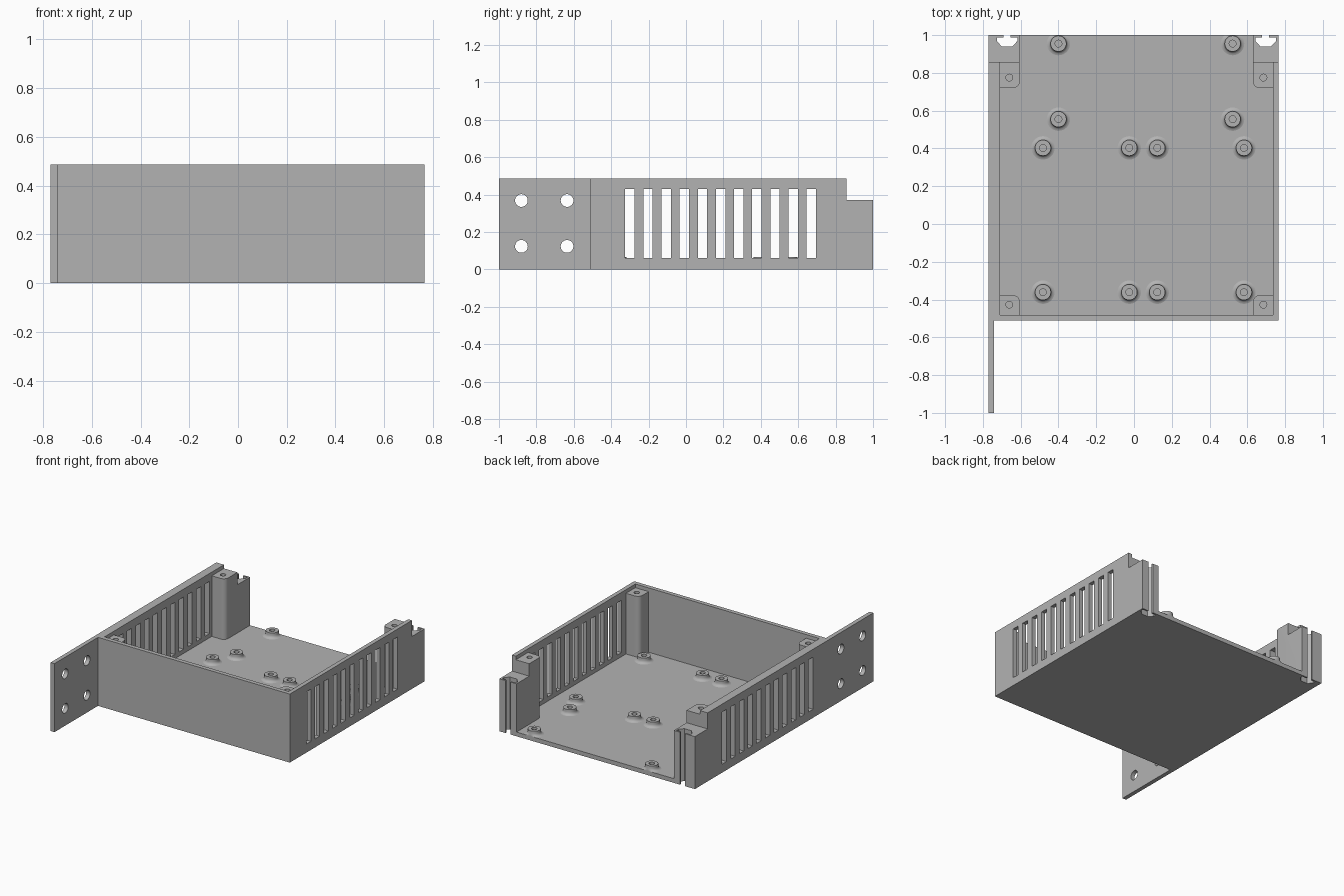
import bpy, bmesh, math
from mathutils import Matrix, Vector

cube = bpy.data.objects.get("Cube")
if cube:
    bpy.data.objects.remove(cube, do_unlink=True)

grey = bpy.data.materials.new("plain grey")
grey.use_nodes = True
COLOUR = (0.45, 0.45, 0.45, 1)
grey.diffuse_color = COLOUR
grey.node_tree.nodes["Principled BSDF"].inputs["Base Color"].default_value = COLOUR

# Main dimensions
LEFT, RIGHT, FRONT, BACK = -0.77, 0.765, -0.512, 1.0
IN_L, IN_R, IN_F = -0.71, 0.735, -0.482
FLOOR, TOP, POST_TOP = 0.03, 0.486, 0.46
STEP_Y, STEP_Z = 0.857, 0.372


def box(bm, x0, x1, y0, y1, z0, z1):
    size = Vector((x1 - x0, y1 - y0, z1 - z0))
    mid = Vector((x0 + x1, y0 + y1, z0 + z1)) / 2
    bmesh.ops.create_cube(bm, size=1, matrix=Matrix.LocRotScale(mid, None, size))


def prism(bm, points, z0, z1):
    low = [bm.verts.new((x, y, z0)) for x, y in points]
    high = [bm.verts.new((x, y, z1)) for x, y in points]
    bm.faces.new(low)
    bm.faces.new(high)
    for i in range(len(low)):
        j = (i + 1) % len(low)
        bm.faces.new((low[i], low[j], high[j], high[i]))


def cylinder(bm, centre, radius, depth, turn=Matrix()):
    bmesh.ops.create_cone(bm, cap_ends=True, segments=32, radius1=radius, radius2=radius,
                          depth=depth, matrix=Matrix.Translation(centre) @ turn)


def finish(name, bm):
    bmesh.ops.recalc_face_normals(bm, faces=bm.faces[:])
    mesh = bpy.data.meshes.new(name)
    bm.to_mesh(mesh)
    bm.free()
    mesh.materials.append(grey)
    obj = bpy.data.objects.new(name, mesh)
    bpy.context.collection.objects.link(obj)
    return obj


def activate(obj):
    bpy.ops.object.select_all(action='DESELECT')
    bpy.context.view_layer.objects.active = obj
    obj.select_set(True)


def combine(target, bm, operation):
    tool = finish("helper", bm)
    tool.hide_render = True
    mod = target.modifiers.new(operation, 'BOOLEAN')
    mod.operation, mod.object, mod.solver = operation, tool, 'EXACT'
    activate(target)
    bpy.ops.object.modifier_apply(modifier=mod.name)
    bpy.data.objects.remove(tool, do_unlink=True)


# Tray: floor, two sides and a front, open at the back
bm = bmesh.new()
box(bm, LEFT, RIGHT, FRONT, BACK, 0, TOP)
tray = finish("tray", bm)
bm = bmesh.new()
box(bm, IN_L, IN_R, IN_F, BACK + 0.1, FLOOR, 1)
combine(tray, bm, 'DIFFERENCE')

# Mounting ear and corner posts with one rounded inner corner
bm = bmesh.new()
box(bm, LEFT, -0.74, -1, -0.49, 0, TOP)
POST, R = 0.105, 0.035
for wall_x, sx in ((IN_L, -1), (IN_R, 1)):
    for wall_y, inner_y, sy in ((IN_F - 0.01, -0.377, -1), (BACK, 0.72, 1)):
        inner_x, outer_x = wall_x - sx * POST, wall_x + sx * 0.01
        points = [(outer_x, wall_y), (inner_x, wall_y)]
        for i in range(9):
            t = math.radians(90) * i / 8
            points.append((inner_x + sx * R * (1 - math.cos(t)),
                           inner_y + sy * R * (1 - math.sin(t))))
        points.append((outer_x, inner_y))
        prism(bm, points, FLOOR - 0.01, POST_TOP)
combine(tray, bm, 'UNION')

# Lowered back corners, side vents and ear holes
bm = bmesh.new()
box(bm, -1, 1, STEP_Y, BACK + 0.1, STEP_Z, 1)
for i in range(11):
    y = -0.325 + i * 0.097
    box(bm, -1, 1, y, y + 0.05, 0.06, 0.43)
sideways = Matrix.Rotation(math.radians(90), 4, 'Y')
for y in (-0.88, -0.636):
    for z in (0.123, 0.368):
        cylinder(bm, (-0.755, y, z), 0.034, 0.2, sideways)
combine(tray, bm, 'DIFFERENCE')

# Keyed slots through the back corners and screw holes in the posts
bm = bmesh.new()
half_slot = [(0.019, 1.05), (0.019, 0.988), (0.054, 0.988), (0.054, 0.968), (0.027, 0.939)]
for x in (-0.672, 0.697):
    outline = [(x + a, b) for a, b in half_slot]
    outline += [(x - a, b) for a, b in reversed(half_slot)]
    prism(bm, outline, -0.1, 0.6)
for x in (-0.66, 0.685):
    for y in (-0.427, 0.775):
        cylinder(bm, (x, y, POST_TOP), 0.018, 0.3)
combine(tray, bm, 'DIFFERENCE')
activate(tray)
bpy.ops.object.shade_smooth_by_angle(angle=math.radians(30))

# Board standoffs: short bored bosses with a flared foot
spots = [(x, y) for x in (-0.4, 0.522) for y in (0.555, 0.955)]
spots += [(x, y) for x in (-0.482, -0.025, 0.123, 0.582) for y in (-0.361, 0.403)]
profile = [(0.018, 0.025), (0.062, 0.025), (0.062, 0.03), (0.052, 0.033), (0.045, 0.04),
           (0.042, 0.05), (0.042, 0.067), (0.018, 0.067)]
SIDES = 32
for n, (x, y) in enumerate(spots, 1):
    bm = bmesh.new()
    rings = []
    for s in range(SIDES):
        a = math.tau * s / SIDES
        rings.append([bm.verts.new((x + r * math.cos(a), min(y + r * math.sin(a), BACK), z))
                      for r, z in profile])
    for s in range(SIDES):
        one, two = rings[s], rings[(s + 1) % SIDES]
        for k in range(len(profile)):
            m = (k + 1) % len(profile)
            bm.faces.new((one[k], two[k], two[m], one[m]))
    standoff = finish(f"standoff_{n}", bm)
    activate(standoff)
    bpy.ops.object.shade_smooth_by_angle(angle=math.radians(40))
